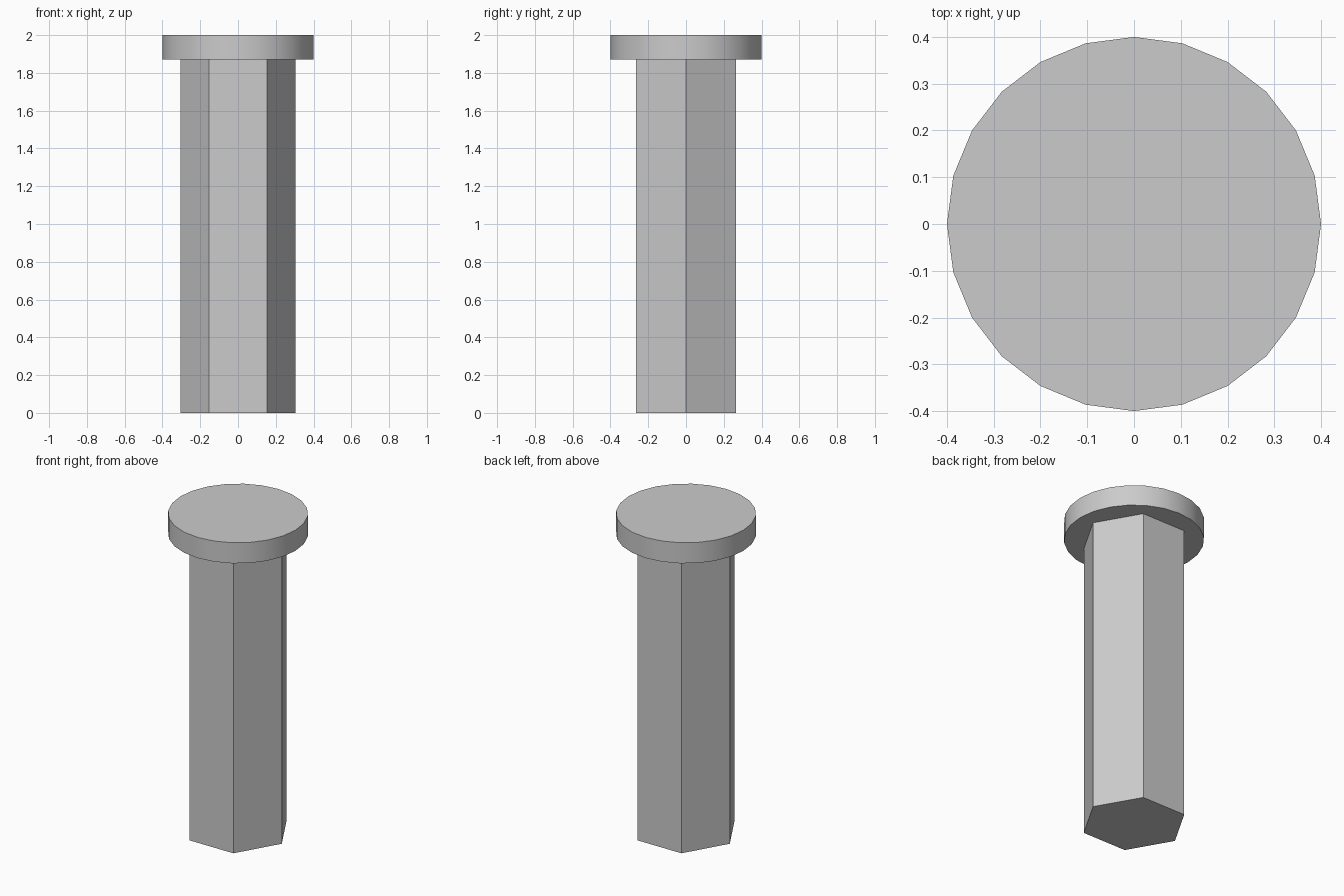
import bpy
import math

cube = bpy.data.objects.get("Cube")
if cube:
    bpy.data.objects.remove(cube, do_unlink=True)

GREY = (0.6, 0.6, 0.6, 1.0)
metal = bpy.data.materials.new("plain_grey")
metal.use_nodes = True
metal.diffuse_color = GREY
metal.node_tree.nodes["Principled BSDF"].inputs["Base Color"].default_value = GREY


def prism(name, sides, radius, bottom, top, turn=0.0):
    """Upright prism between two heights."""
    bpy.ops.mesh.primitive_cylinder_add(
        vertices=sides, radius=radius, depth=top - bottom,
        location=(0, 0, (bottom + top) / 2), rotation=(0, 0, turn))
    part = bpy.context.object
    part.name = name
    part.data.materials.append(metal)
    return part


HEAD_BASE = 1.87

# Hexagonal shaft with corners on the x axis
prism("shaft", 6, 0.305, 0.0, HEAD_BASE, math.radians(30))

# Round flat head, smooth around its rim
prism("head", 24, 0.4, HEAD_BASE, 2.0)
bpy.ops.object.shade_smooth_by_angle(angle=math.radians(30))
